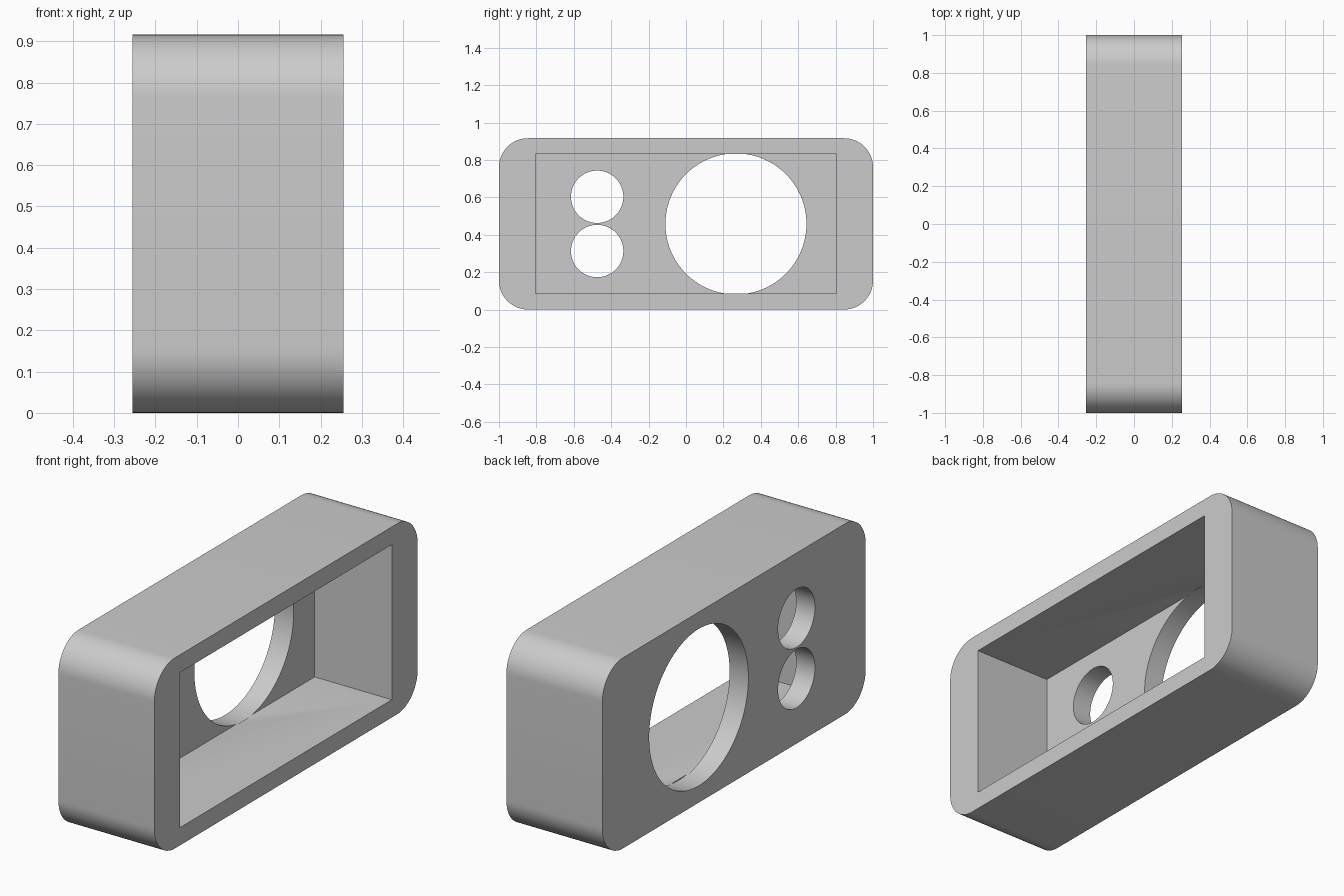
import bpy, bmesh, math
from mathutils import Matrix, Vector

default = bpy.data.objects.get("Cube")
if default:
    bpy.data.objects.remove(default, do_unlink=True)

WIDTH, LENGTH, HEIGHT = 0.51, 2.0, 0.916
WALL = 0.10            # thickness of the pierced panel on the -x side
CORNER = 0.155
MID = HEIGHT / 2

grey = bpy.data.materials.new("plain grey")
grey.use_nodes = True
grey.diffuse_color = (0.6, 0.6, 0.6, 1)
grey.node_tree.nodes["Principled BSDF"].inputs["Base Color"].default_value = (0.6, 0.6, 0.6, 1)


def finish(name, bm):
    mesh = bpy.data.meshes.new(name)
    bm.to_mesh(mesh)
    bm.free()
    mesh.materials.append(grey)
    obj = bpy.data.objects.new(name, mesh)
    bpy.context.collection.objects.link(obj)
    return obj


def block(name, size, centre, radius=0):
    """Box, optionally with its four x-running edges rounded."""
    bm = bmesh.new()
    bmesh.ops.create_cube(bm, size=1, matrix=Matrix.Translation(centre) @ Matrix.Diagonal((*size, 1)))
    if radius:
        edges = [e for e in bm.edges
                 if abs((e.verts[0].co - e.verts[1].co).normalized().x) > 0.9]
        bmesh.ops.bevel(bm, geom=edges, offset=radius, segments=16, profile=0.5, affect='EDGES')
    return finish(name, bm)


def round_cutter(name, y, z, radius):
    """Cylinder along x that passes only through the panel."""
    x0, x1 = -WIDTH / 2 - 0.05, -WIDTH / 2 + WALL + 0.004
    bm = bmesh.new()
    place = Matrix.Translation(((x0 + x1) / 2, y, z)) @ Matrix.Rotation(math.pi / 2, 4, 'Y')
    bmesh.ops.create_cone(bm, cap_ends=True, segments=96, radius1=radius, radius2=radius,
                          depth=x1 - x0, matrix=place)
    return finish(name, bm)


# Rounded outer shell
housing = block("housing", (WIDTH, LENGTH, HEIGHT), Vector((0, 0, MID)), CORNER)

# Rectangular cavity open towards +x, one large and two small round openings
cutters = [
    block("cavity_cutter", (WIDTH, 1.607, 0.745), Vector((WALL, 0, MID))),
    round_cutter("large_hole_cutter", 0.267, MID, 0.377),
]
for label, side in (("upper", 1), ("lower", -1)):
    cutters.append(round_cutter(label + "_hole_cutter", -0.475, MID + side * 0.145, 0.14))

bpy.context.view_layer.objects.active = housing
for cutter in cutters:
    cut = housing.modifiers.new(cutter.name, 'BOOLEAN')
    cut.operation = 'DIFFERENCE'
    cut.solver = 'EXACT'
    cut.object = cutter
    bpy.ops.object.modifier_apply(modifier=cut.name)
    bpy.data.objects.remove(cutter, do_unlink=True)

# Smooth curves, crisp rims
bpy.ops.object.select_all(action='DESELECT')
housing.select_set(True)
bpy.ops.object.shade_smooth_by_angle(angle=math.radians(30))
